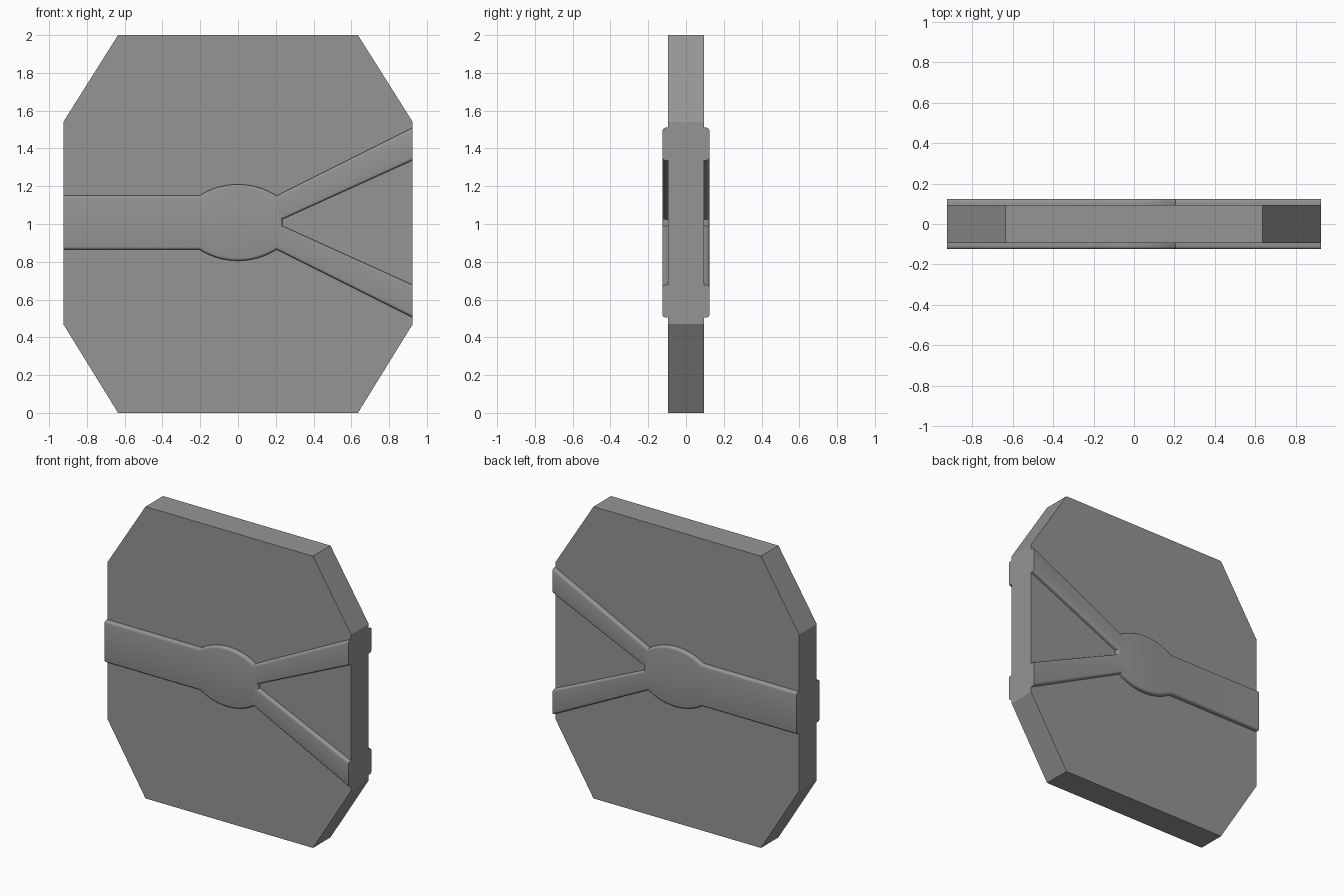
import bpy, bmesh, math

if "Cube" in bpy.data.objects:
    bpy.data.objects.remove(bpy.data.objects["Cube"], do_unlink=True)

HALF_W = 0.925   # half width of the slab
MID = 1.0075     # height of the band's centre line

# Single grey stone colour
stone = bpy.data.materials.new("stone grey")
stone.use_nodes = True
GREY = (0.3, 0.3, 0.3, 1)
stone.diffuse_color = GREY
stone.node_tree.nodes["Principled BSDF"].inputs["Base Color"].default_value = GREY


def extrude_outline(name, outline, y0, y1, round_front=0):
    """Extrude an x-z outline from y0 to y1, optionally rounding its front rim."""
    bm = bmesh.new()
    face = bm.faces.new([bm.verts.new((x, y0, z)) for x, z in outline])
    res = bmesh.ops.extrude_face_region(bm, geom=[face], use_keep_orig=True)
    for v in res["geom"]:
        if isinstance(v, bmesh.types.BMVert):
            v.co.y = y1
    bmesh.ops.recalc_face_normals(bm, faces=bm.faces)
    if round_front:
        # The ends stay square where they meet the slab's sides
        rim = [e for e in bm.edges
               if all(abs(v.co.y - y1) < 1e-5 for v in e.verts)
               and not all(abs(abs(v.co.x) - HALF_W) < 1e-5 for v in e.verts)]
        bmesh.ops.bevel(bm, geom=rim, offset=round_front, segments=4,
                        profile=0.5, affect='EDGES')
    mesh = bpy.data.meshes.new(name)
    bm.to_mesh(mesh)
    bm.free()
    mesh.materials.append(stone)
    obj = bpy.data.objects.new(name, mesh)
    bpy.context.collection.objects.link(obj)
    bpy.ops.object.select_all(action='DESELECT')
    obj.select_set(True)
    bpy.context.view_layer.objects.active = obj
    bpy.ops.object.shade_smooth_by_angle(angle=math.radians(30))
    return obj


# Slab with four clipped corners
slab = [(-0.635, 0), (0.635, 0), (HALF_W, 0.47), (HALF_W, 1.54),
        (0.635, 2), (-0.635, 2), (-HALF_W, 1.54), (-HALF_W, 0.47)]
extrude_outline("slab", slab, -0.095, 0.095)

# Upper half of the forked band: straight arm, central bulge, one fork arm
chord, rise, arm = 0.205, 0.06, 0.1425
radius = (chord ** 2 + rise ** 2) / (2 * rise)
sweep = math.asin(chord / radius)
steps = 16
upper = [(-HALF_W, arm)]
for i in range(steps + 1):
    a = sweep * (2 * i / steps - 1)
    upper.append((radius * math.sin(a), arm + rise - radius + radius * math.cos(a)))
upper += [(HALF_W, 0.5025), (HALF_W, 0.33), (0.235, 0.0175)]

# Mirror about the centre line to close the outline
band = [(x, MID + z) for x, z in upper] + [(x, MID - z) for x, z in reversed(upper)]
for side, name in ((-1, "front_band"), (1, "back_band")):
    extrude_outline(name, band, side * 0.09, side * 0.124, 0.015)
